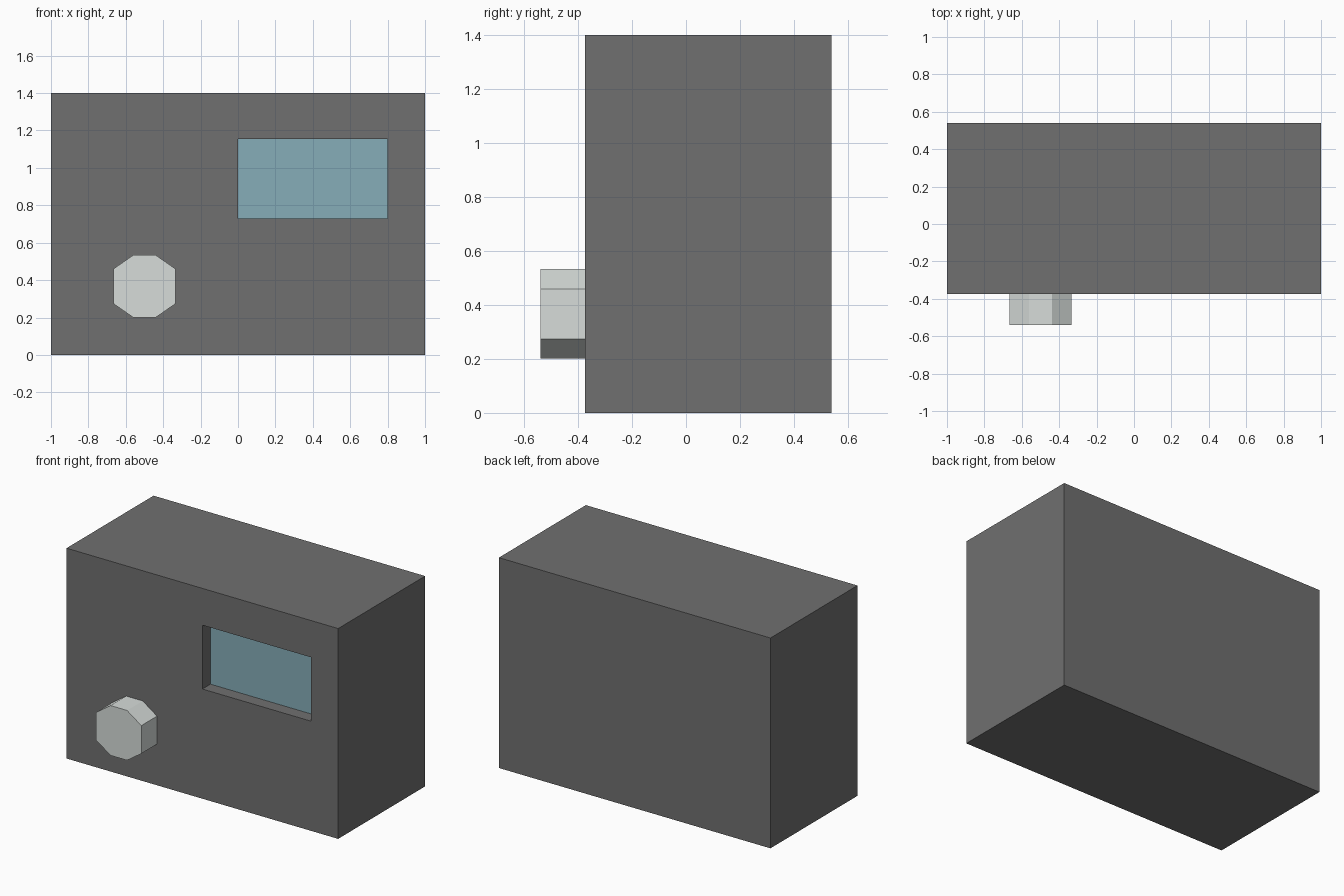
import bpy, bmesh

if "Cube" in bpy.data.objects:
    bpy.data.objects.remove(bpy.data.objects["Cube"])

FRONT, BACK = -0.375, 0.54


def material(name, color):
    mat = bpy.data.materials.new(name)
    mat.diffuse_color = (*color, 1)
    mat.use_nodes = True
    mat.node_tree.nodes["Principled BSDF"].inputs["Base Color"].default_value = mat.diffuse_color
    return mat


def prism(name, outline, y0, y1, mat=None):
    """Extrude an (x, z) outline along y; a flat sheet if y0 == y1."""
    bm = bmesh.new()
    face = bm.faces.new([bm.verts.new((x, y0, z)) for x, z in outline])
    if y1 != y0:
        ext = bmesh.ops.extrude_face_region(bm, geom=[face], use_keep_orig=True)
        verts = [v for v in ext["geom"] if isinstance(v, bmesh.types.BMVert)]
        bmesh.ops.translate(bm, verts=verts, vec=(0, y1 - y0, 0))
        bmesh.ops.recalc_face_normals(bm, faces=bm.faces)
    mesh = bpy.data.meshes.new(name)
    bm.to_mesh(mesh)
    bm.free()
    obj = bpy.data.objects.new(name, mesh)
    bpy.context.collection.objects.link(obj)
    if mat:
        mesh.materials.append(mat)
    return obj


def rect(x0, x1, z0, z1):
    return [(x0, z0), (x1, z0), (x1, z1), (x0, z1)]


dark = material("dark_grey", (0.16, 0.16, 0.16))
light = material("light_grey", (0.68, 0.72, 0.70))
blue = material("window_blue", (0.24, 0.42, 0.48))

# Cabinet body with a recessed window opening
body = prism("cabinet_body", rect(-1, 1, 0, 1.4), FRONT, BACK, dark)
window = rect(0, 0.8, 0.73, 1.155)
cutter = prism("window_cutter", window, FRONT - 0.1, -0.287, dark)
cut = body.modifiers.new("window_recess", "BOOLEAN")
cut.operation = "DIFFERENCE"
cut.solver = "EXACT"
cut.object = cutter
bpy.context.view_layer.objects.active = body
bpy.ops.object.modifier_apply(modifier=cut.name)
bpy.data.objects.remove(cutter)

# Window pane at the back of the recess
prism("window_pane", window, -0.29, -0.29, blue)

# Eight-sided knob, mirrored quarter outline
cx, cz = -0.5, 0.367
quarter = [(0.166, 0.093), (0.061, 0.166)]
half = quarter + [(-x, z) for x, z in reversed(quarter)]
outline = half + [(-x, -z) for x, z in half]
prism("knob", [(cx + x, cz + z) for x, z in outline], -0.54, FRONT + 0.003, light)
